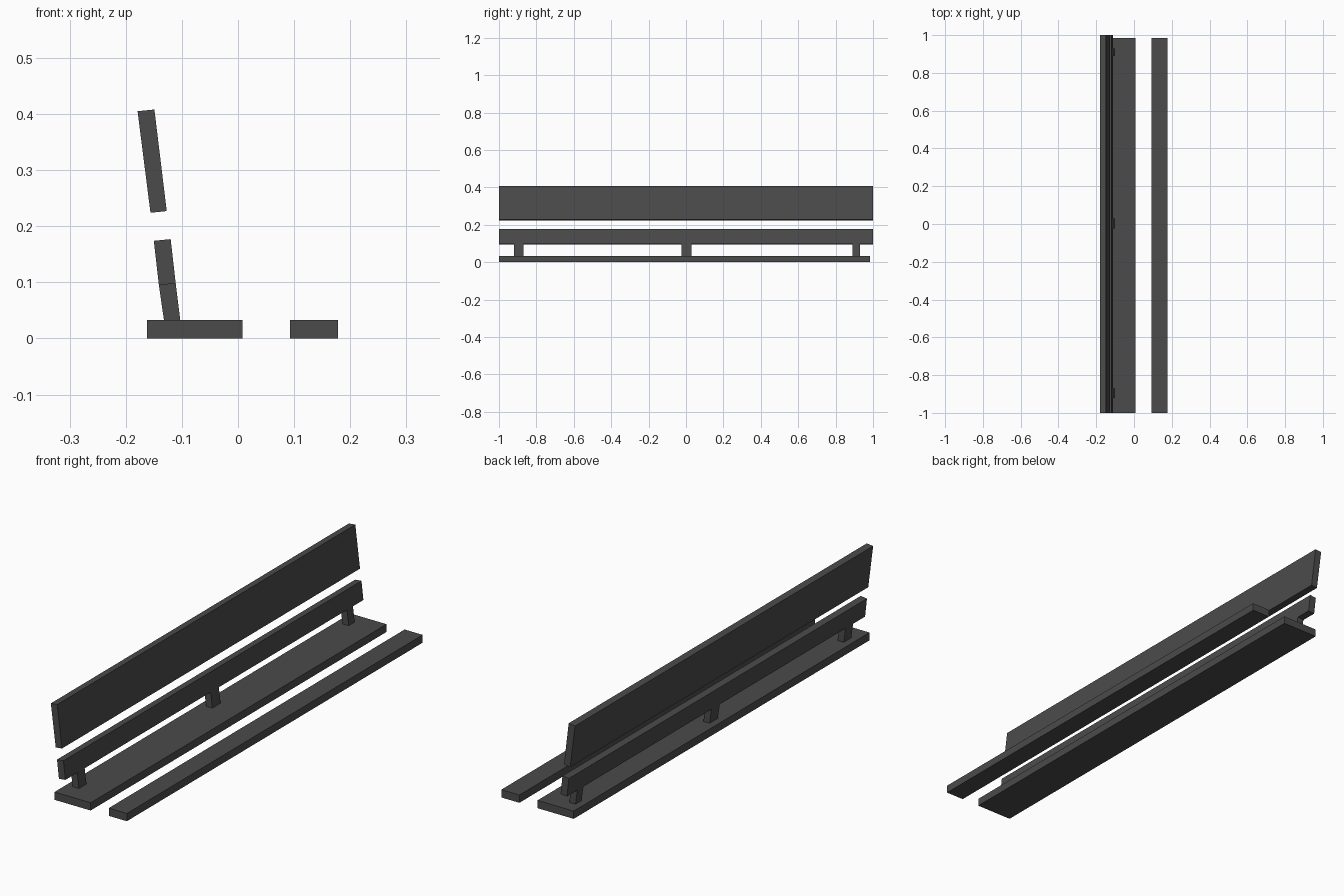
import bpy
import bmesh

old = bpy.data.objects.get("Cube")
if old:
    bpy.data.objects.remove(old, do_unlink=True)

# Single dark grey finish
grey = bpy.data.materials.new("dark_grey")
grey.use_nodes = True
colour = (0.07, 0.07, 0.07, 1)
grey.diffuse_color = colour
bsdf = next(n for n in grey.node_tree.nodes if n.type == 'BSDF_PRINCIPLED')
bsdf.inputs["Base Color"].default_value = colour


def plank(name, profile, y0, y1):
    """Extrude an x-z cross-section along y."""
    bm = bmesh.new()
    face = bm.faces.new([bm.verts.new((x, y0, z)) for x, z in profile])
    new = bmesh.ops.extrude_face_region(bm, geom=[face])["geom"]
    moved = [v for v in new if isinstance(v, bmesh.types.BMVert)]
    bmesh.ops.translate(bm, verts=moved, vec=(0, y1 - y0, 0))
    bmesh.ops.recalc_face_normals(bm, faces=bm.faces)
    mesh = bpy.data.meshes.new(name)
    bm.to_mesh(mesh)
    bm.free()
    mesh.materials.append(grey)
    obj = bpy.data.objects.new(name, mesh)
    bpy.context.collection.objects.link(obj)


def box(x0, x1, z0, z1):
    return [(x0, z0), (x1, z0), (x1, z1), (x0, z1)]


SEAT_TOP = 0.033

# Seat boards
plank("seat_board", box(-0.162, 0.008, 0, SEAT_TOP), -1, 0.985)
plank("front_slat", box(0.093, 0.178, 0, SEAT_TOP), -1, 0.985)

# Leaning back boards
plank("upper_back_board",
      [(-0.156, 0.224), (-0.127, 0.227), (-0.149, 0.408), (-0.179, 0.405)], -1, 1)
plank("lower_back_board",
      [(-0.141, 0.095), (-0.111, 0.098), (-0.12, 0.177), (-0.15, 0.174)], -1, 1)

# Short posts joining the seat to the lower back board
post = [(-0.132, SEAT_TOP), (-0.103, SEAT_TOP), (-0.111, 0.098), (-0.141, 0.095)]
for name, y0, y1 in (("front_post", -0.92, -0.87),
                     ("middle_post", -0.025, 0.03),
                     ("rear_post", 0.89, 0.93)):
    plank(name, post, y0, y1)
